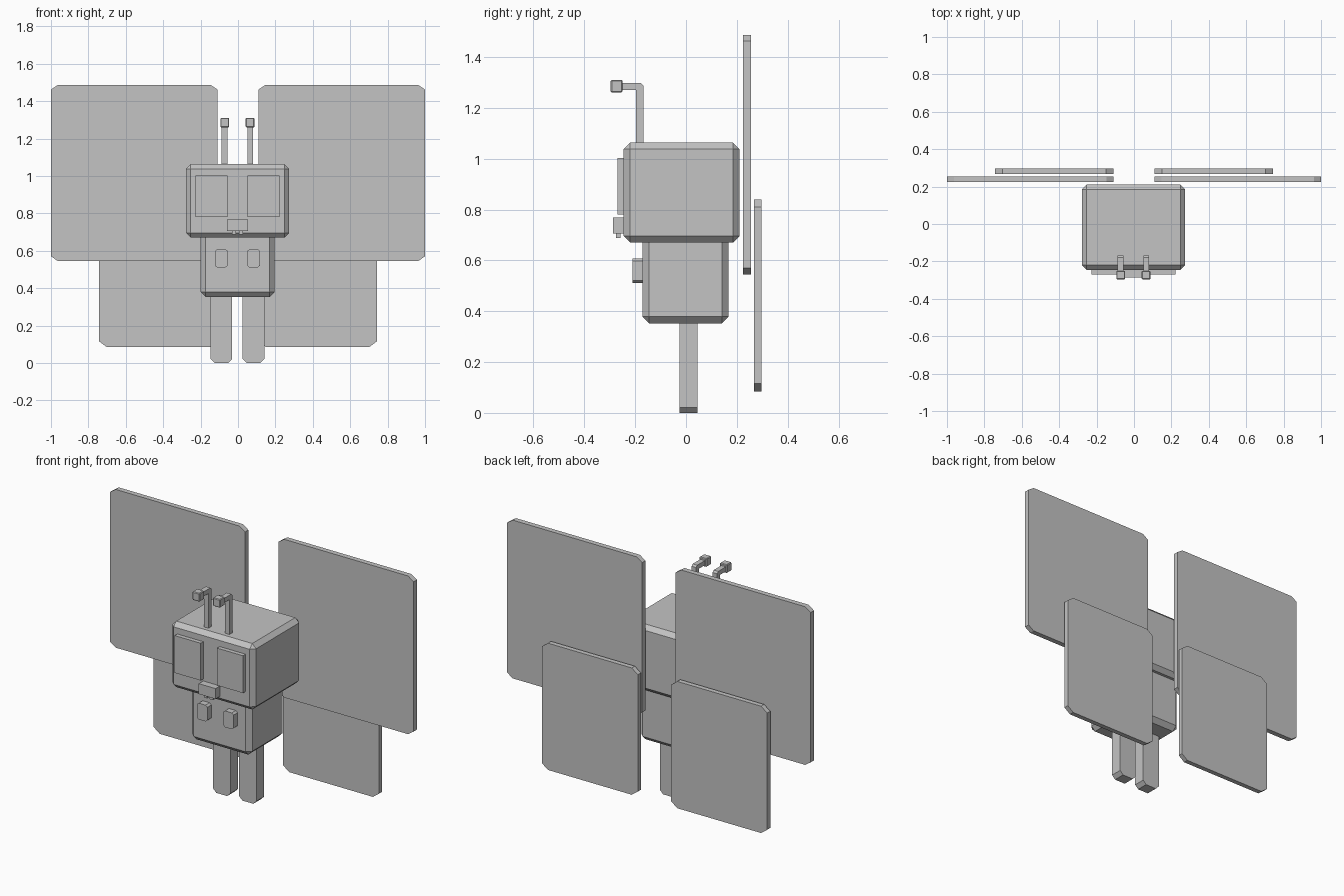
import bpy
import bmesh

default = bpy.data.objects.get("Cube")
if default:
    bpy.data.objects.remove(default, do_unlink=True)

# Single plain grey
GREY = (0.55, 0.55, 0.55, 1.0)
grey = bpy.data.materials.new("plain_grey")
grey.use_nodes = True
grey.diffuse_color = GREY
for node in grey.node_tree.nodes:
    if node.type == 'BSDF_PRINCIPLED':
        node.inputs["Base Color"].default_value = GREY


def finish(name, bm):
    bmesh.ops.recalc_face_normals(bm, faces=bm.faces)
    mesh = bpy.data.meshes.new(name)
    bm.to_mesh(mesh)
    bm.free()
    mesh.materials.append(grey)
    obj = bpy.data.objects.new(name, mesh)
    bpy.context.collection.objects.link(obj)
    return obj


def box(name, x, y, z, chamfer=0.0):
    """Box between (min, max) pairs, with all edges chamfered."""
    bm = bmesh.new()
    bmesh.ops.create_cube(bm, size=1)
    for v in bm.verts:
        for i, (lo, hi) in enumerate((x, y, z)):
            v.co[i] = hi if v.co[i] > 0 else lo
    if chamfer:
        bmesh.ops.bevel(bm, geom=bm.edges[:], offset=chamfer, segments=1,
                        affect='EDGES', profile=0.5)
    return finish(name, bm)


def extrude(name, outline, axis, lo, hi):
    """Extrude a 2D outline along x (outline in y, z) or y (outline in x, z)."""
    bm = bmesh.new()
    place = {"x": lambda a, b, d: (d, a, b), "y": lambda a, b, d: (a, d, b)}[axis]
    face = bm.faces.new([bm.verts.new(place(a, b, lo)) for a, b in outline])
    new = bmesh.ops.extrude_face_region(bm, geom=[face])["geom"]
    i = "xy".index(axis)
    for v in new:
        if isinstance(v, bmesh.types.BMVert):
            v.co[i] = hi
    return finish(name, bm)


def plate(name, x, y, z, cx, cz):
    """Slab facing y with its four outline corners cut off."""
    (x0, x1), (z0, z1) = x, z
    outline = [(x0 + cx, z0), (x1 - cx, z0), (x1, z0 + cz), (x1, z1 - cz),
               (x1 - cx, z1), (x0 + cx, z1), (x0, z1 - cz), (x0, z0 + cz)]
    return extrude(name, outline, "y", *y)


# Head and body
box("head", (-0.278, 0.273), (-0.245, 0.21), (0.67, 1.063), 0.025)
box("body", (-0.2, 0.196), (-0.172, 0.168), (0.352, 0.71), 0.027)

# Mouth with two small teeth
box("mouth", (-0.058, 0.053), (-0.287, -0.235), (0.706, 0.768))

# Paired parts; all but the wings are centred slightly off the middle
OFFSET = -0.003
for side, s in (("left", 1), ("right", -1)):
    def span(a, b, shift=OFFSET):
        return tuple(sorted((s * a + shift, s * b + shift)))

    plate(side + "_upper_wing", span(0.11, 1.0, 0), (0.224, 0.255),
          (0.545, 1.487), 0.037, 0.025)
    plate(side + "_lower_wing", span(0.11, 0.742, 0), (0.267, 0.296),
          (0.085, 0.84), 0.04, 0.03)
    plate(side + "_leg", span(0.028, 0.144), (-0.026, 0.045),
          (0.0, 0.4), 0.022, 0.022)
    box(side + "_eye", span(0.054, 0.225), (-0.27, -0.235), (0.78, 1.002))
    plate(side + "_arm", span(0.052, 0.121), (-0.21, -0.16),
          (0.511, 0.608), 0.012, 0.01)
    box(side + "_tooth", span(0.008, 0.03), (-0.275, -0.257), (0.688, 0.715))

    # Bent antenna with a cube tip
    bend = [(-0.168, 1.05), (-0.168, 1.287), (-0.178, 1.297), (-0.26, 1.297),
            (-0.26, 1.27), (-0.196, 1.27), (-0.196, 1.05)]
    extrude(side + "_antenna", bend, "x", *span(0.054, 0.084))
    box(side + "_antenna_tip", span(0.044, 0.091), (-0.296, -0.25),
        (1.26, 1.31), 0.004)
